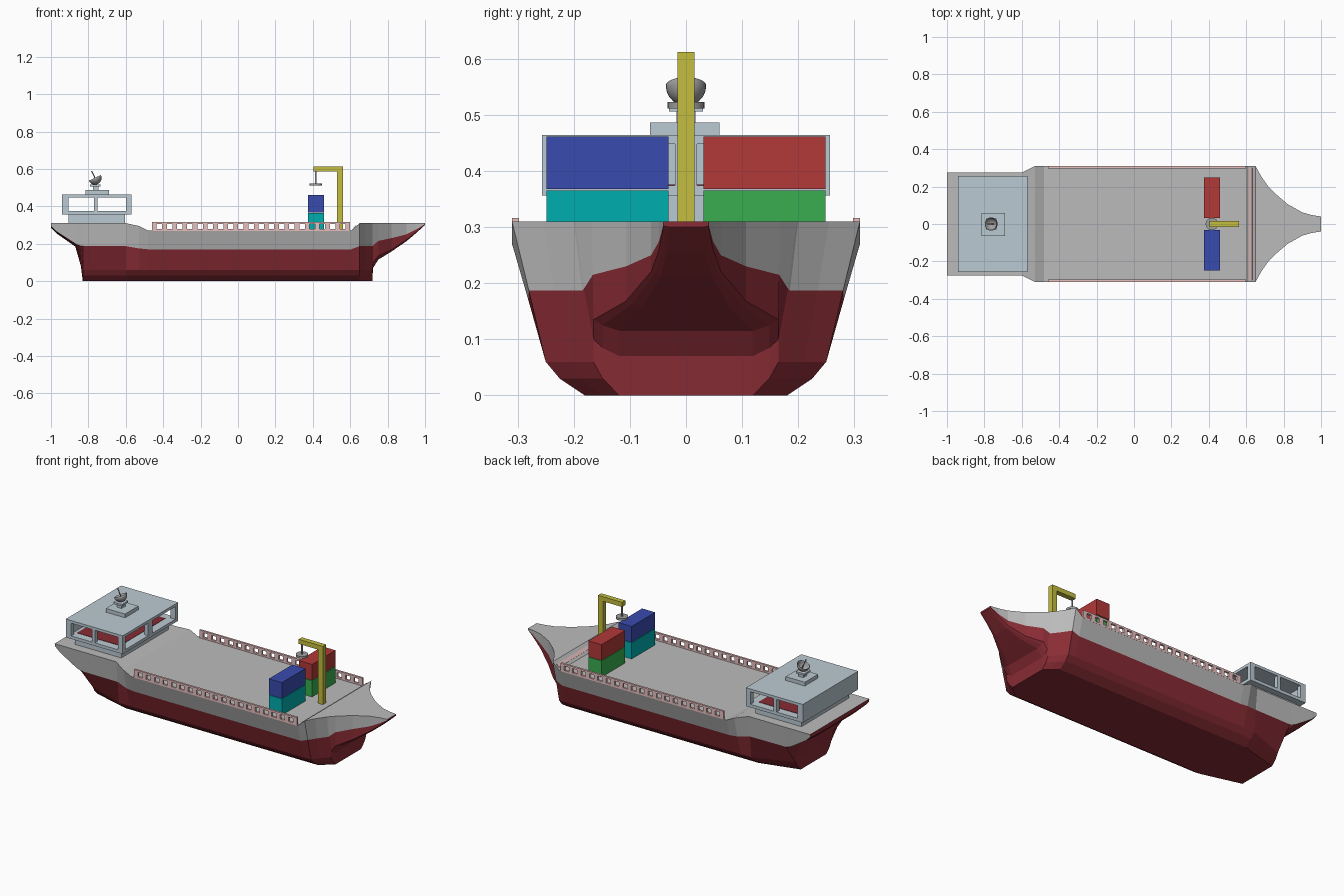
import bpy, bmesh, math
from mathutils import Vector

if "Cube" in bpy.data.objects:
    bpy.data.objects.remove(bpy.data.objects["Cube"])


def material(name, rgb):
    m = bpy.data.materials.new(name)
    m.diffuse_color = (*rgb, 1)
    m.use_nodes = True
    m.node_tree.nodes["Principled BSDF"].inputs["Base Color"].default_value = m.diffuse_color
    return m


RED = material("hull_red", (0.25, 0.025, 0.035))
GREY = material("deck_grey", (0.5, 0.5, 0.5))
STEEL = material("steel_blue", (0.5, 0.59, 0.65))
PINK = material("rail_pink", (0.8, 0.52, 0.52))
YELLOW = material("crane_yellow", (0.55, 0.51, 0.05))
DARK = material("dark_grey", (0.35, 0.35, 0.35))


def finish(name, bm, mats):
    bmesh.ops.recalc_face_normals(bm, faces=bm.faces)
    me = bpy.data.meshes.new(name)
    bm.to_mesh(me)
    bm.free()
    for m in mats:
        me.materials.append(m)
    ob = bpy.data.objects.new(name, me)
    bpy.context.collection.objects.link(ob)
    return ob


def boxes(name, spans, mat):
    """One object from boxes given as (x0, x1, y0, y1, z0, z1)."""
    bm = bmesh.new()
    for x0, x1, y0, y1, z0, z1 in spans:
        vs = bmesh.ops.create_cube(bm, size=1)["verts"]
        for v in vs:
            v.co = Vector(((x0 + x1) / 2 + v.co.x * (x1 - x0),
                           (y0 + y1) / 2 + v.co.y * (y1 - y0),
                           (z0 + z1) / 2 + v.co.z * (z1 - z0)))
    return finish(name, bm, [mat])


def cylinder(name, r, depth, loc, mat, rot=(0, 0, 0), sides=24):
    bpy.ops.mesh.primitive_cylinder_add(vertices=sides, radius=r, depth=depth,
                                        location=loc, rotation=rot)
    ob = bpy.context.object
    ob.name = name
    ob.data.materials.append(mat)
    bpy.ops.object.shade_smooth_by_angle()
    return ob


# Hull stations: x, keel z, bilge height, bilge y, waterline y, z, deck y, z
stations = [
    (-1.00, .285, .003, .250, .272, .295, .275, .31),
    (-.97, .255, .005, .230, .270, .265, .275, .31),
    (-.87, .185, .010, .180, .262, .200, .275, .31),
    (-.84, .080, .030, .170, .260, .187, .275, .31),
    (-.83, 0, .06, .165, .260, .187, .275, .31),
    (-.60, 0, .06, .250, .262, .187, .275, .31),
    (-.53, 0, .06, .250, .280, .175, .31, .295),
    (-.48, 0, .06, .250, .281, .170, .31, .27),
    (.605, 0, .06, .250, .281, .170, .31, .27),
    (.65, 0, .06, .250, .280, .187, .31, .31),
    (.68, 0, .06, .210, .235, .187, .255, .31),
    (.718, 0, .06, .165, .185, .187, .20, .31),
    (.722, .07, .03, .165, .182, .190, .197, .31),
    (.75, .115, .02, .165, .166, .215, .167, .31),
    (.82, .158, .01, .107, .107, .230, .107, .31),
    (.90, .213, .008, .062, .062, .250, .062, .31),
    (.95, .255, .005, .048, .048, .275, .048, .31),
    (1.0, .300, .002, .040, .040, .305, .040, .31),
]
bm = bmesh.new()
rings = []
for x, zb, c, yb, yr, zr, yd, zd in stations:
    half = [(.72 * yb, zb), (.9 * yb, zb + c / 2), (yb, zb + c), (yr, zr), (yd, zd)]
    loop = half + [(-y, z) for y, z in reversed(half)]
    rings.append([bm.verts.new((x, y, z)) for y, z in loop])
for a, b in zip(rings, rings[1:]):
    for i in range(10):
        j = (i + 1) % 10
        f = bm.faces.new((a[i], a[j], b[j], b[i]))
        f.material_index = 1 if i in (3, 4, 5) else 0
bm.faces.new(rings[0])
bm.faces.new(rings[-1])
finish("hull", bm, [RED, GREY])

# Side railings with square openings
spans = []
n = 20
pitch = (1.06 - .025) / (n - 1)
for s in (-1, 1):
    y0, y1 = sorted((s * .298, s * .31))
    spans += [(-.46, .60, y0, y1, .305, .316), (-.46, .60, y0, y1, .268, .279)]
    for i in range(n):
        x = -.46 + i * pitch
        spans.append((x, x + .025, y0, y1, .279, .305))
boxes("side_railings", spans, PINK)

# Pink strip on the slope up to the foredeck
strip = boxes("foredeck_strip", [(-.01, .01, -.3, .3, -.003, .003)], PINK)
strip.location = (.625, 0, .289)
strip.rotation_euler = (0, -math.atan2(.04, .045), 0)

# Bridge house: base, floor, posts, solid rear wall and roof
boxes("bridge_base", [(-.905, -.605, -.22, .22, .308, .358)], STEEL)
Y = .257
spans = [(-.94, -.57, -Y, Y, .356, .374), (-.94, -.57, -Y, Y, .448, .464),
         (-.94, -.92, -Y, Y, .374, .448)]
for s in (-1, 1):
    for x0, x1 in ((-.92, -.905), (-.77, -.75), (-.60, -.57)):
        y0, y1 = sorted((s * (Y - .025), s * Y))
        spans.append((x0, x1, y0, y1, .374, .448))
spans.append((-.595, -.57, -.02, .02, .374, .448))
boxes("bridge_house", spans, STEEL)
boxes("bridge_inner_floor", [(-.90, -.62, -.21, .21, .373, .376)], RED)

# Roof plinth and satellite dish
boxes("roof_plinth", [(-.815, -.69, -.064, .06, .464, .486)], STEEL)
boxes("dish_stand", [(-.775, -.745, -.017, .017, .486, .507)], STEEL)
boxes("dish_foot", [(-.79, -.735, -.03, .03, .506, .517)], STEEL)
bm = bmesh.new()
bmesh.ops.create_uvsphere(bm, u_segments=24, v_segments=12, radius=.036)
bmesh.ops.delete(bm, geom=[v for v in bm.verts if v.co.z > .001], context="VERTS")
dish = finish("dish", bm, [DARK])
tilt = -math.radians(25)
dish.location = (-.765, 0, .552)
dish.rotation_euler = (0, tilt, 0)
mod = dish.modifiers.new("thickness", "SOLIDIFY")
mod.thickness = .003
for p in dish.data.polygons:
    p.use_smooth = True
axis = Vector((math.sin(tilt), 0, math.cos(tilt)))
cylinder("dish_antenna", .003, .075, Vector((-.765, 0, .552)) + axis * .004,
         DARK, (0, tilt, 0), 8)

# Container stacks
for name, rgb, s, z0, z1 in (
        ("lower_container_near", (0, .42, .42), -1, .268, .365),
        ("upper_container_near", (.04, .07, .42), -1, .368, .461),
        ("lower_container_far", (.04, .42, .08), 1, .268, .365),
        ("upper_container_far", (.45, .04, .04), 1, .368, .461)):
    y0, y1 = sorted((s * .031, s * .249))
    boxes(name, [(.375, .46, y0, y1, z0, z1)], material(name, rgb))

# Crane with hoist cable and round grab plate
boxes("crane", [(.53, .562, -.015, .015, .268, .612),
                (.405, .53, -.015, .015, .585, .612)], YELLOW)
cylinder("crane_cable", .005, .065, (.416, 0, .555), DARK, sides=12)
cylinder("crane_plate", .033, .012, (.416, 0, .517), DARK)
